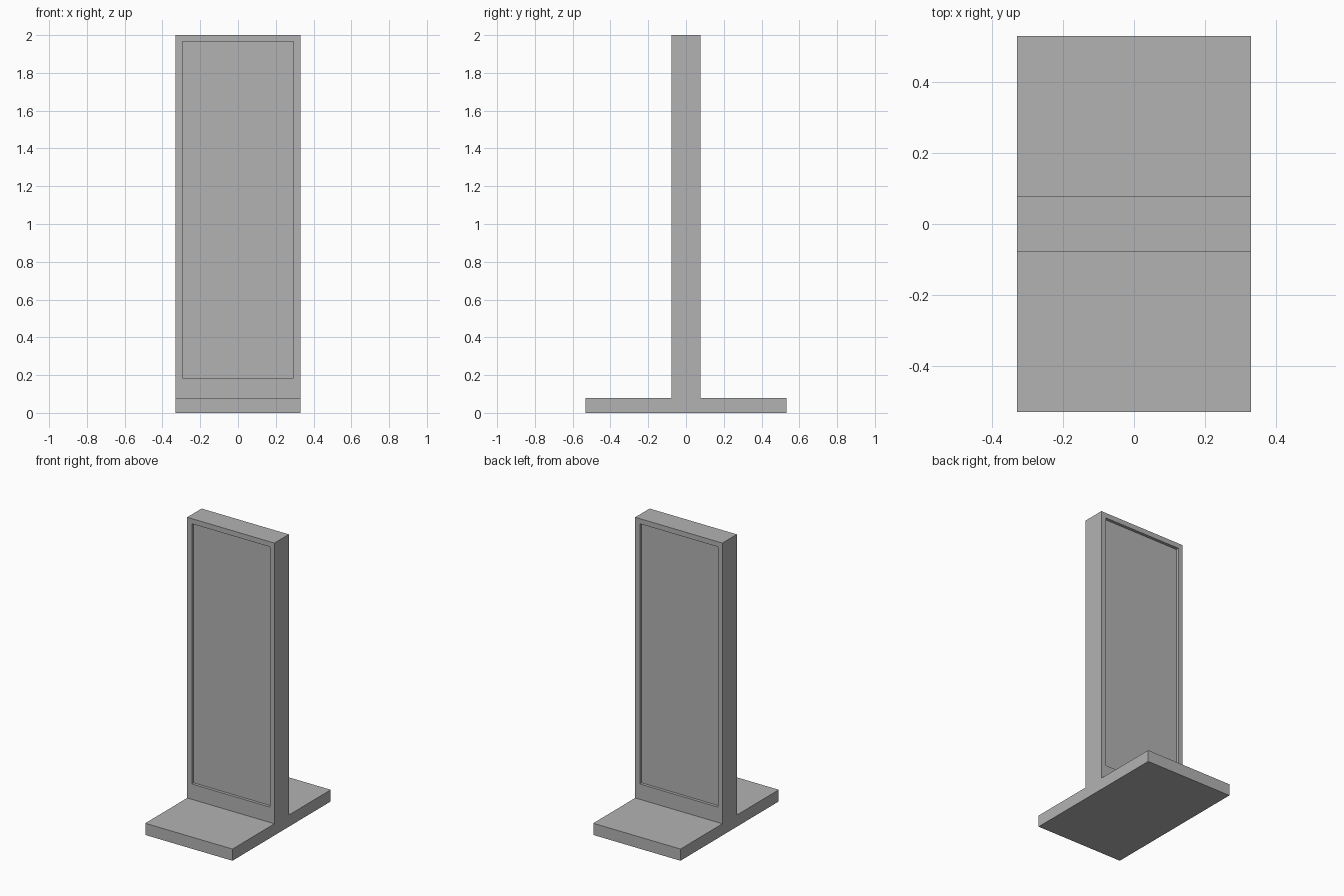
import bpy
import bmesh

cube = bpy.data.objects.get("Cube")
if cube:
    bpy.data.objects.remove(cube, do_unlink=True)

HALF_W, HALF_D, HALF_T = 0.33, 0.531, 0.078   # width, base depth, slab thickness
BASE_H, TOP = 0.08, 2.0
PANEL_X, PANEL_LOW, PANEL_HIGH = 0.295, 0.185, 1.965
RECESS = 0.02

grey = bpy.data.materials.new("plain_grey")
grey.use_nodes = True
colour = (0.45, 0.45, 0.45, 1)
grey.diffuse_color = colour
grey.node_tree.nodes["Principled BSDF"].inputs["Base Color"].default_value = colour

# Inverted T side profile (y, z), extruded across the width
half = [(HALF_D, 0), (HALF_D, BASE_H), (HALF_T, BASE_H), (HALF_T, TOP)]
profile = half + [(-y, z) for y, z in reversed(half)]

bm = bmesh.new()
side = bm.faces.new([bm.verts.new((-HALF_W, y, z)) for y, z in profile])
ext = bmesh.ops.extrude_face_region(bm, geom=[side])
moved = [v for v in ext["geom"] if isinstance(v, bmesh.types.BMVert)]
bmesh.ops.translate(bm, verts=moved, vec=(2 * HALF_W, 0, 0))
bmesh.ops.recalc_face_normals(bm, faces=bm.faces)

# Recessed display panel on the front and back of the slab
slab_faces = [f for f in bm.faces
              if abs(f.normal.y) > 0.9 and f.calc_center_median().z > BASE_H]
for face in slab_faces:
    sign = 1 if face.normal.y > 0 else -1
    bmesh.ops.inset_individual(bm, faces=[face], thickness=0.03)
    for v in face.verts:                       # fit the frame to the panel edge
        v.co.x = PANEL_X if v.co.x > 0 else -PANEL_X
        v.co.z = PANEL_HIGH if v.co.z > 1 else PANEL_LOW
    bmesh.ops.inset_individual(bm, faces=[face], thickness=0)
    for v in face.verts:                       # push the panel inward
        v.co.y -= sign * RECESS

mesh = bpy.data.meshes.new("display_stand")
bm.to_mesh(mesh)
bm.free()
mesh.materials.append(grey)
stand = bpy.data.objects.new("display_stand", mesh)
bpy.context.collection.objects.link(stand)
